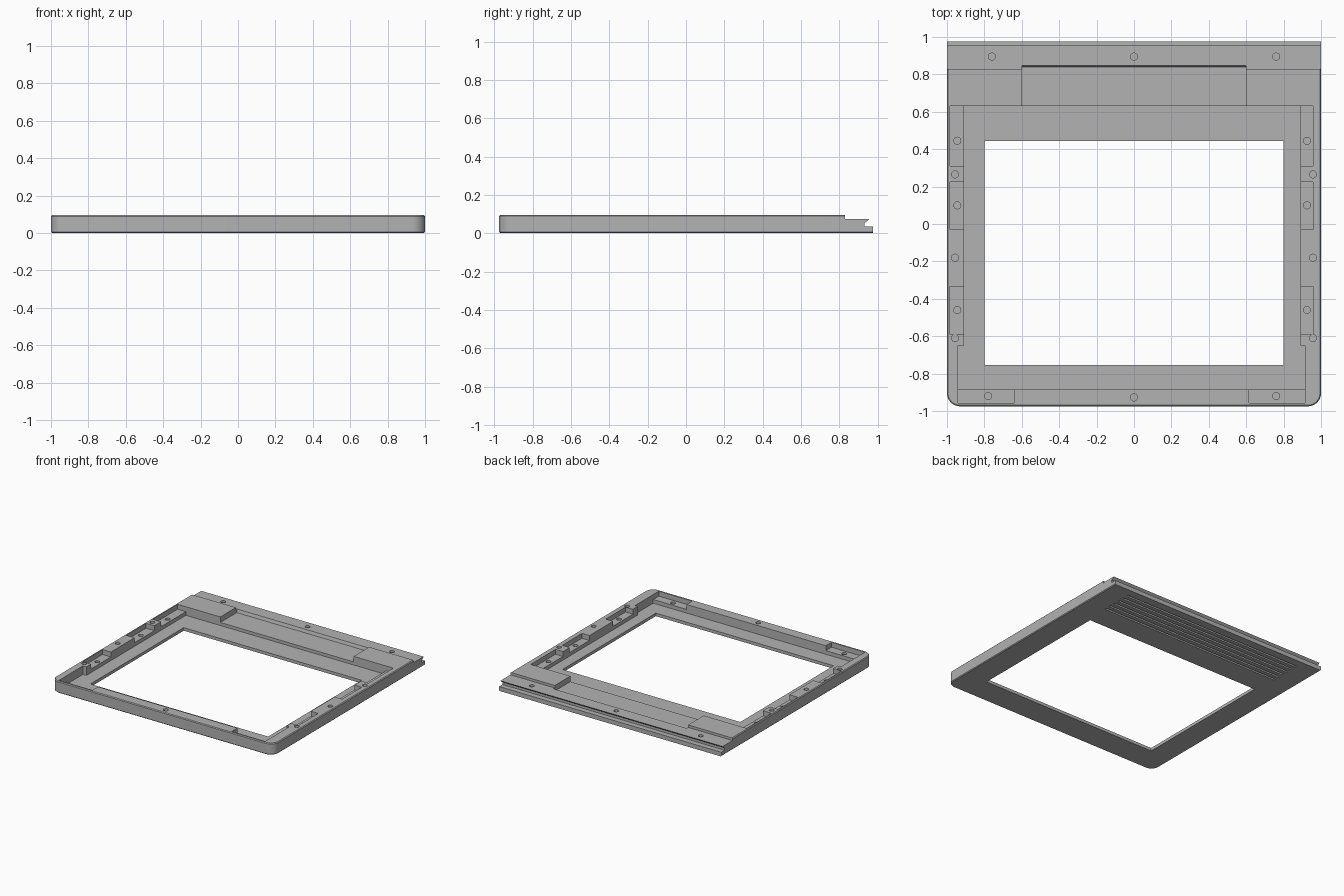
import bpy, bmesh, math

cube = bpy.data.objects.get("Cube")
if cube:
    bpy.data.objects.remove(cube, do_unlink=True)

grey = bpy.data.materials.new("plain grey")
grey.use_nodes = True
colour = (0.45, 0.45, 0.45, 1)
grey.diffuse_color = colour
grey.node_tree.nodes["Principled BSDF"].inputs["Base Color"].default_value = colour

TOP = 0.095
FLOOR = 0.025
ABOVE = 0.2


def prism(name, points, vector):
    """Extrude a closed polygon along a vector into a solid."""
    mesh = bpy.data.meshes.new(name)
    bm = bmesh.new()
    face = bm.faces.new([bm.verts.new(p) for p in points])
    out = bmesh.ops.extrude_face_region(bm, geom=[face])
    bmesh.ops.translate(bm, vec=vector, verts=[g for g in out["geom"] if isinstance(g, bmesh.types.BMVert)])
    bmesh.ops.recalc_face_normals(bm, faces=bm.faces)
    bm.to_mesh(mesh)
    bm.free()
    obj = bpy.data.objects.new(name, mesh)
    obj.data.materials.append(grey)
    bpy.context.collection.objects.link(obj)
    return obj


def cut(cutter):
    """Subtract a cutter from the frame and discard it."""
    bpy.context.view_layer.objects.active = frame
    mod = frame.modifiers.new("cut", 'BOOLEAN')
    mod.object = cutter
    mod.operation = 'DIFFERENCE'
    mod.solver = 'EXACT'
    bpy.ops.object.modifier_apply(modifier=mod.name)
    bpy.data.objects.remove(cutter, do_unlink=True)


def cut_box(x0, x1, y0, y1, z0, z1=ABOVE):
    cut(prism("cutter", [(x0, y0, z0), (x1, y0, z0), (x1, y1, z0), (x0, y1, z0)], (0, 0, z1 - z0)))


def cut_hole(x, y, z, r=0.019):
    ring = [(x + r * math.cos(i * math.tau / 16), y + r * math.sin(i * math.tau / 16), z)
            for i in range(16)]
    cut(prism("cutter", ring, (0, 0, ABOVE - z)))


# Outer slab: square back corners, rounded front corners
R = 0.07
outline = [(1, 0.975, 0), (-1, 0.975, 0)]
for side, start in ((-1, math.pi), (1, 1.5 * math.pi)):
    for i in range(9):
        a = start + i * math.pi / 16
        outline.append((side * (1 - R) + R * math.cos(a), -0.975 + R + R * math.sin(a), 0))
frame = prism("bezel_frame", outline, (0, 0, TOP))

# Fine chamfer on the top and bottom rims, except along the back
bm = bmesh.new()
bm.from_mesh(frame.data)
rims = [e for e in bm.edges if abs(e.verts[0].co.z - e.verts[1].co.z) < 1e-5
        and min(v.co.y for v in e.verts) < 0.97]
bmesh.ops.bevel(bm, geom=rims, offset=0.006, segments=1, affect='EDGES')
bm.to_mesh(frame.data)
bm.free()

# Stepped and undercut back edge
back = [(0.83, ABOVE), (0.83, 0.075), (0.957, 0.075), (0.945, 0.062), (0.932, 0.055),
        (0.932, 0.035), (ABOVE + 1, 0.035), (ABOVE + 1, ABOVE)]
cut(prism("cutter", [(-1.1, y, z) for y, z in back], (2.2, 0, 0)))

# Window and main recess, wider near the front
cut_box(-0.8, 0.8, -0.755, 0.445, -0.1)
cut_box(-0.91, 0.89, -0.885, 0.63, FLOOR)
cut_box(-0.94, 0.915, -0.885, -0.65, FLOOR)

# Shallow pocket in the back bar with a sloping end
pocket = [(0.6, ABOVE), (0.6, 0.05), (0.84, 0.05), (0.85, 0.08), (0.85, ABOVE)]
cut(prism("cutter", [(-0.6, y, z) for y, z in pocket], (1.2, 0, 0)))

# Mounting notches along both sides, each with a screw hole
NOTCH = 0.055
for y0, y1, hole in ((0.31, 0.63, 0.445), (-0.03, 0.225, 0.1), (-0.59, -0.335, -0.46)):
    cut_box(-0.985, -0.88, y0, y1, NOTCH)
    cut_box(0.86, 0.957, y0, y1, NOTCH)
    for x in (-0.945, 0.925):
        cut_hole(x, hole, FLOOR)

# Front corner notches
for x0, x1, hole in ((-0.94, -0.64, -0.78), (0.615, 0.915, 0.76)):
    cut_box(x0, x1, -0.957, -0.86, NOTCH)
    cut_hole(hole, -0.92, FLOOR)

# Screw holes in the rim and back ledge
for y in (0.265, -0.18, -0.61):
    for x in (-0.957, 0.957):
        cut_hole(x, y, 0.06)
cut_hole(0, -0.927, 0.06)
for x in (-0.76, 0, 0.76):
    cut_hole(x, 0.895, 0.045)

# Long grooves under the back bar
for i in range(6):
    y = 0.65 + i * 0.05
    cut_box(-0.82, 0.82, y - 0.008, y + 0.008, -0.1, 0.012)

# Smooth the rounded corners, keep other edges crisp
bpy.ops.object.select_all(action='DESELECT')
frame.select_set(True)
bpy.context.view_layer.objects.active = frame
bpy.ops.object.shade_smooth_by_angle(angle=math.radians(25))
